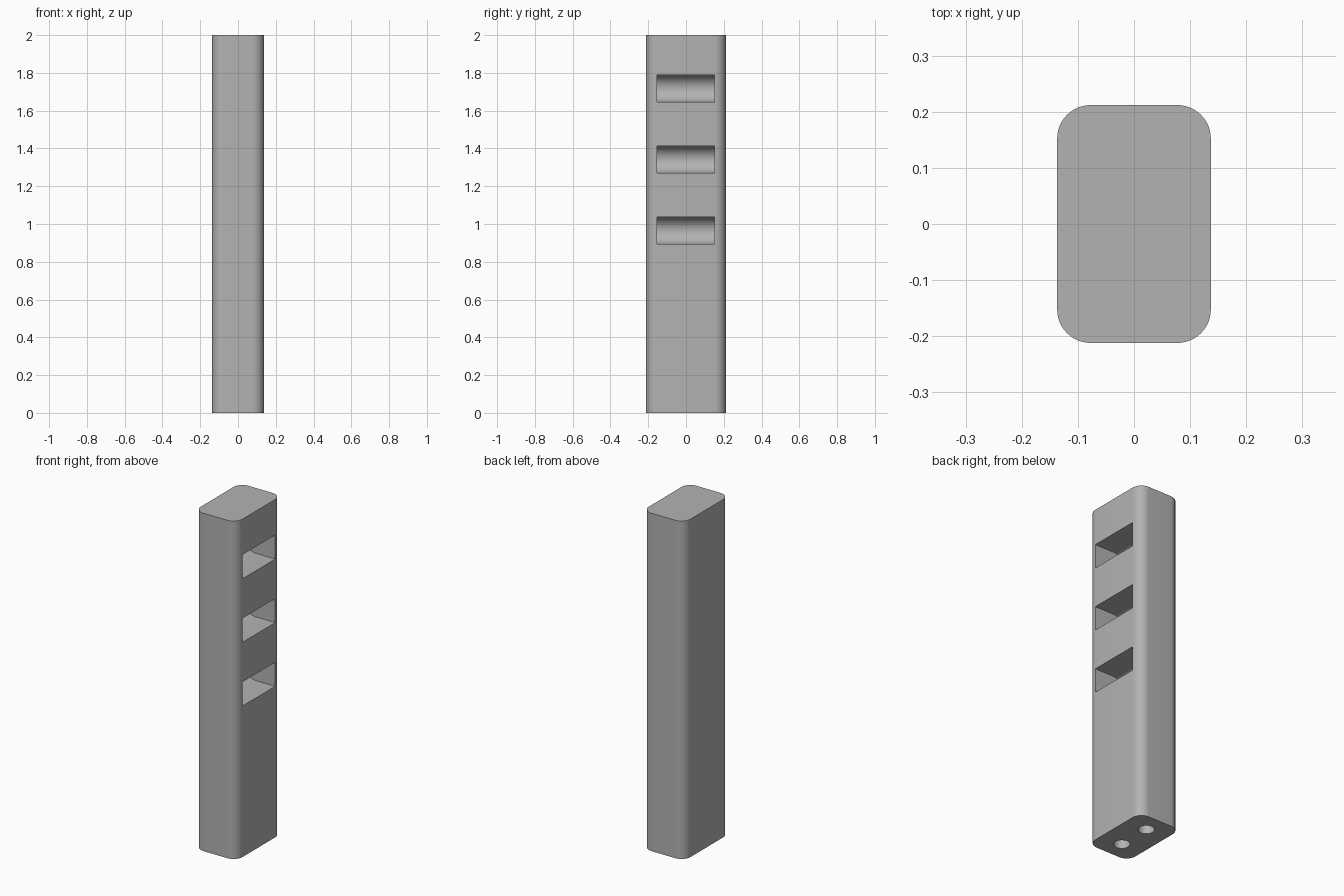
import bpy
import bmesh
import math
from mathutils import Matrix, Vector

old = bpy.data.objects.get("Cube")
if old:
    bpy.data.objects.remove(old, do_unlink=True)

HALF_X, HALF_Y, HEIGHT, CORNER = 0.137, 0.212, 2.0, 0.06
SLOT_HEIGHTS = (0.965, 1.342, 1.718)

grey = bpy.data.materials.new("plain grey")
grey.use_nodes = True
colour = (0.45, 0.45, 0.45, 1)
grey.diffuse_color = colour
grey.node_tree.nodes["Principled BSDF"].inputs["Base Color"].default_value = colour


def prism(name, outline, sweep):
    """Extrude a closed outline along a vector."""
    bm = bmesh.new()
    face = bm.faces.new([bm.verts.new(p) for p in outline])
    top = bmesh.ops.extrude_face_region(bm, geom=[face])["geom"]
    moved = [v for v in top if isinstance(v, bmesh.types.BMVert)]
    bmesh.ops.translate(bm, verts=moved, vec=sweep)
    bmesh.ops.recalc_face_normals(bm, faces=bm.faces)
    mesh = bpy.data.meshes.new(name)
    bm.to_mesh(mesh)
    bm.free()
    mesh.materials.append(grey)
    obj = bpy.data.objects.new(name, mesh)
    bpy.context.collection.objects.link(obj)
    return obj


def arc(cx, cy, radius, start, end, steps):
    angles = [math.radians(start + (end - start) * i / steps) for i in range(steps + 1)]
    return [(cx + radius * math.cos(a), cy + radius * math.sin(a)) for a in angles]


# Upright block with rounded vertical corners
outline = []
for quarter, (sx, sy) in enumerate(((1, 1), (-1, 1), (-1, -1), (1, -1))):
    outline += arc(sx * (HALF_X - CORNER), sy * (HALF_Y - CORNER), CORNER,
                   quarter * 90, quarter * 90 + 90, 12)
block = prism("upright_block", [(x, y, 0) for x, y in outline], Vector((0, 0, HEIGHT)))

cutters = []

# Three pockets on the left side, each with a rounded back
for i, z in enumerate(SLOT_HEIGHTS):
    half = 0.071
    profile = [(0.2, z - half), (0.2, z + half)] + arc(0.01, z, half, 90, 270, 20)
    cutters.append(prism(f"slot_cutter_{i + 1}", [(x, -0.153, h) for x, h in profile],
                         Vector((0, 0.305, 0))))

# Two round sockets in the base
for side in (-1, 1):
    ring = arc(0, side * 0.1, 0.043, 0, 360, 32)[:-1]
    cutters.append(prism("socket_cutter", [(x, y, -0.1) for x, y in ring],
                         Vector((0, 0, 0.4))))

for cutter in cutters:
    cutter.hide_render = True
    cutter.hide_set(True)
    cut = block.modifiers.new(cutter.name, "BOOLEAN")
    cut.operation = "DIFFERENCE"
    cut.solver = "EXACT"
    cut.object = cutter

# Bake the cuts, then drop the helpers
bpy.context.view_layer.objects.active = block
block.select_set(True)
for name in [m.name for m in block.modifiers]:
    bpy.ops.object.modifier_apply(modifier=name)
for cutter in cutters:
    bpy.data.objects.remove(cutter, do_unlink=True)
bpy.ops.object.shade_smooth_by_angle(angle=math.radians(30))
